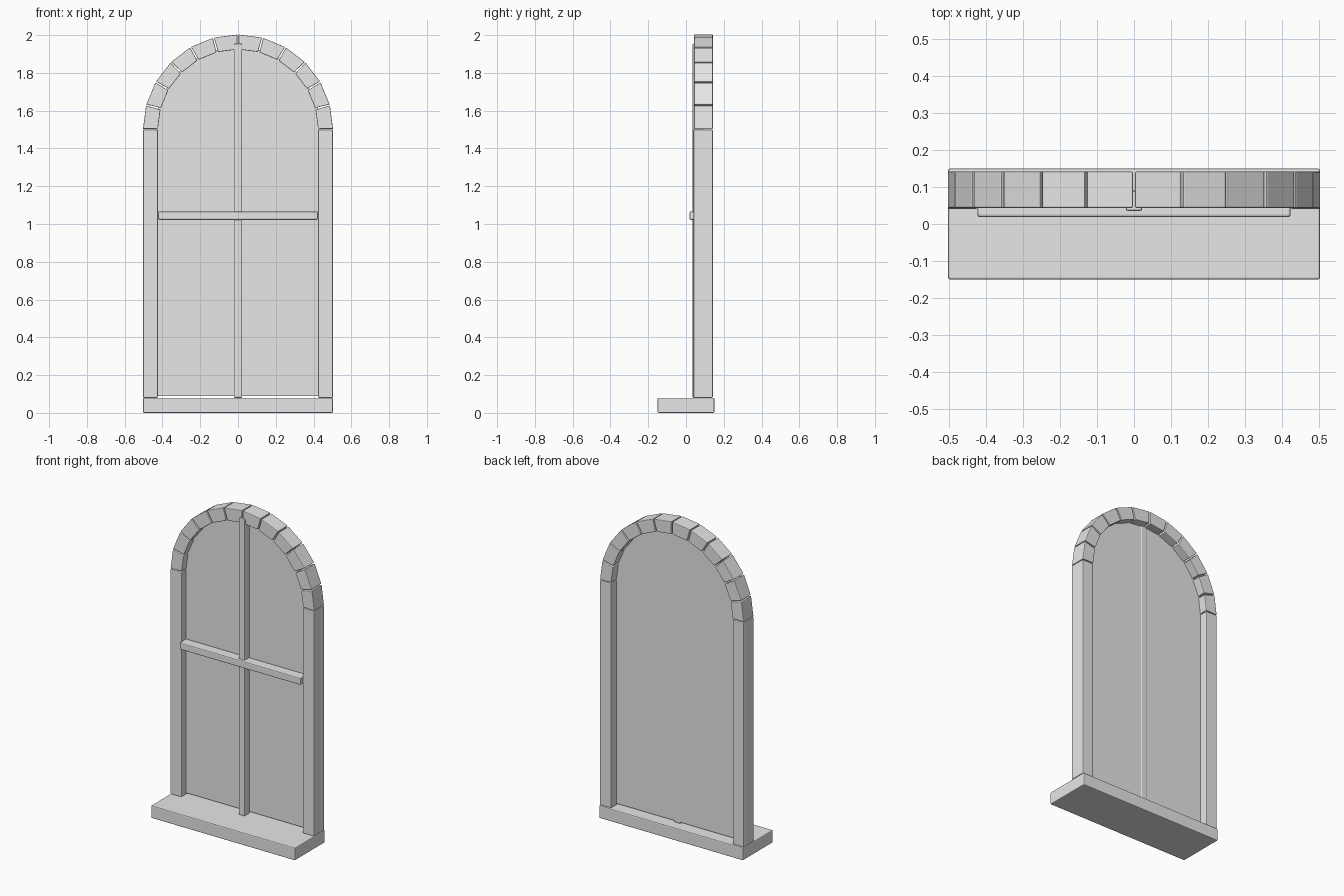
import bpy
import bmesh
from math import sin, cos, pi

cube = bpy.data.objects.get("Cube")
if cube:
    bpy.data.objects.remove(cube, do_unlink=True)

# Single plain grey
grey = bpy.data.materials.new("plain_grey")
grey.use_nodes = True
colour = (0.8, 0.8, 0.8, 1)
grey.diffuse_color = colour
grey.node_tree.nodes["Principled BSDF"].inputs["Base Color"].default_value = colour

SPRING = 1.5              # height where the arch begins
OUTER, INNER = 0.503, 0.424
FRONT, BACK = 0.04, 0.142
PANE_Y = 0.088
STONES = 12


def prism(name, outline, y0, y1=None, bevel=0.0):
    """Face from an (x, z) outline at y0, extruded to y1 when given."""
    bm = bmesh.new()
    face = bm.faces.new([bm.verts.new((x, y0, z)) for x, z in outline])
    if y1 is not None:
        new = bmesh.ops.extrude_face_region(bm, geom=[face])["geom"]
        verts = [v for v in new if isinstance(v, bmesh.types.BMVert)]
        bmesh.ops.translate(bm, verts=verts, vec=(0, y1 - y0, 0))
    bmesh.ops.recalc_face_normals(bm, faces=bm.faces)
    mesh = bpy.data.meshes.new(name)
    bm.to_mesh(mesh)
    bm.free()
    mesh.materials.append(grey)
    obj = bpy.data.objects.new(name, mesh)
    bpy.context.collection.objects.link(obj)
    if bevel:
        mod = obj.modifiers.new("soft_edges", "BEVEL")
        mod.width = bevel
        mod.segments = 2
    return obj


def box(name, x0, x1, y0, y1, z0, z1, bevel):
    return prism(name, [(x0, z0), (x1, z0), (x1, z1), (x0, z1)], y0, y1, bevel)


def on_arch(radius, angle):
    return radius * cos(angle), SPRING + radius * sin(angle)


# Sill and side posts
box("sill", -OUTER, OUTER, -0.15, 0.15, 0, 0.08, 0.006)
box("left_post", INNER, OUTER, FRONT, BACK, 0.08, SPRING, 0.005)
box("right_post", -OUTER, -INNER, FRONT, BACK, 0.08, SPRING, 0.005)

# Ring of arch stones with narrow joints
step = pi / STONES
joint = 0.009
for i in range(STONES):
    a, b = i * step, (i + 1) * step
    in_gap, out_gap = joint / 2 / INNER, joint / 3 / OUTER
    prism("arch_stone_%d" % (i + 1),
          [on_arch(INNER, a + in_gap), on_arch(OUTER, a + out_gap),
           on_arch(OUTER, b - out_gap), on_arch(INNER, b - in_gap)],
          FRONT + 0.003, BACK, 0.004)

# Thin arched pane set midway through the frame
pane_r = INNER + 0.012
arc = [on_arch(pane_r, pi * k / 32) for k in range(33)]
prism("pane", [(-pane_r, 0.09), (pane_r, 0.09)] + arc, PANE_Y)

# Glazing bars
box("vertical_bar", -0.022, 0.022, 0.035, PANE_Y + 0.002, 0.08, 1.955, 0.006)
box("horizontal_bar", -0.423, 0.423, 0.019, PANE_Y - 0.003, 1.022, 1.066, 0.006)
